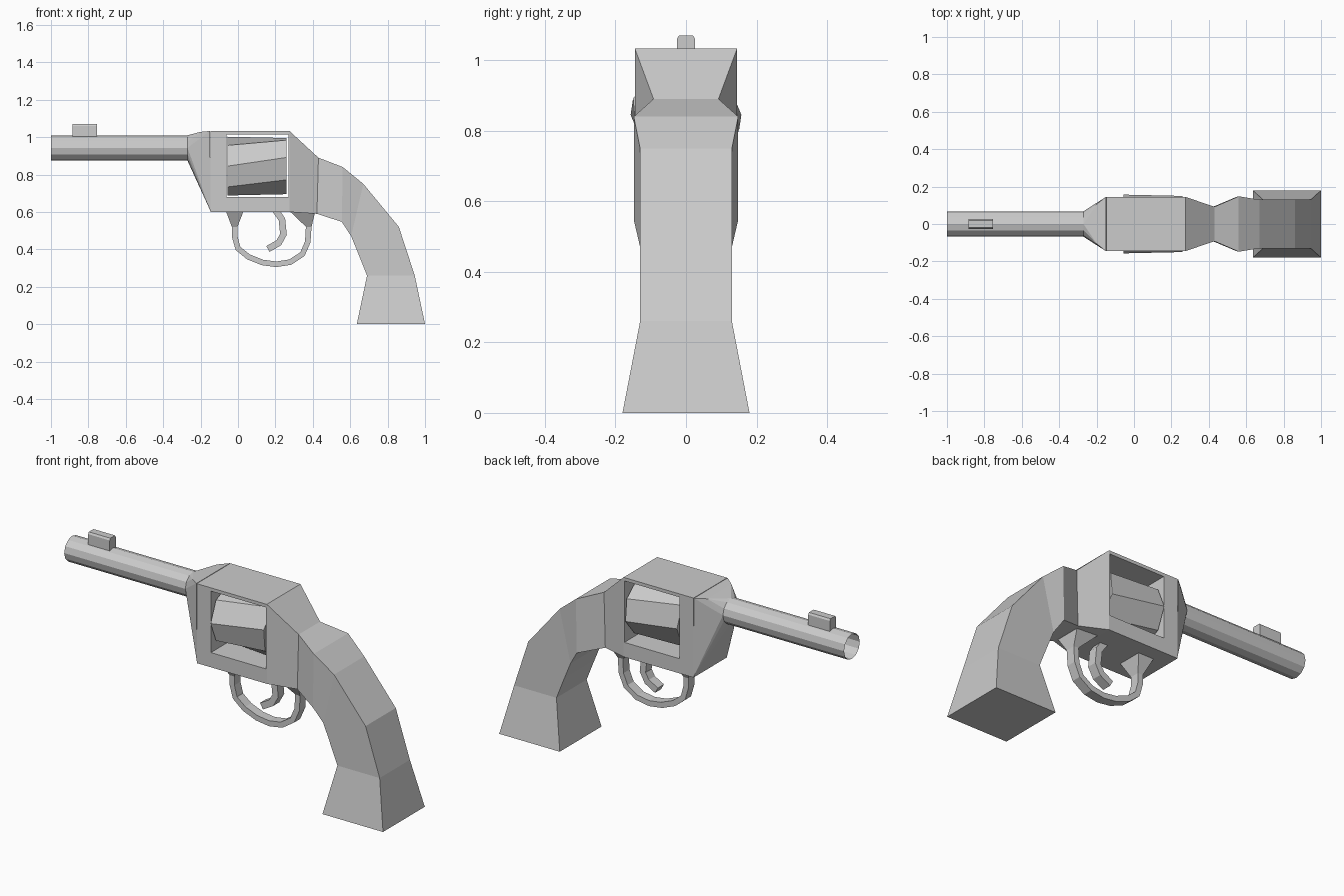
import bpy, bmesh, math
from mathutils import Vector

if "Cube" in bpy.data.objects:
    bpy.data.objects.remove(bpy.data.objects["Cube"])


def finish(name, bm):
    bmesh.ops.recalc_face_normals(bm, faces=bm.faces)
    me = bpy.data.meshes.new(name)
    bm.to_mesh(me)
    bm.free()
    ob = bpy.data.objects.new(name, me)
    bpy.context.collection.objects.link(ob)
    return ob


def loft(name, sections, closed=False):
    """Rectangular sections (xa, za, xb, zb, half width), joined in order."""
    bm = bmesh.new()
    rings = [[bm.verts.new(p) for p in ((xa, -w, za), (xa, w, za), (xb, w, zb), (xb, -w, zb))]
             for xa, za, xb, zb, w in sections]
    pairs = list(zip(rings, rings[1:]))
    if closed:
        pairs.append((rings[-1], rings[0]))
    else:
        bm.faces.new(rings[0])
        bm.faces.new(rings[-1])
    for a, b in pairs:
        for i in range(4):
            j = (i + 1) % 4
            bm.faces.new((a[i], a[j], b[j], b[i]))
    return finish(name, bm)


def strip(path, thick, w):
    """Sections of a constant-thickness bar along an xz path."""
    pts = [Vector(p) for p in path]
    out = []
    for i, p in enumerate(pts):
        d = (pts[min(i + 1, len(pts) - 1)] - pts[max(i - 1, 0)]).normalized()
        n = Vector((-d.y, d.x)) * thick / 2
        out.append((*(p + n), *(p - n), w))
    return out


def ring(x, z, r, n, turn=0.0):
    return [(x, r * math.sin(turn + math.tau * i / n), z + r * math.cos(turn + math.tau * i / n))
            for i in range(n)]


def tube(name, rings, caps):
    bm = bmesh.new()
    rs = [[bm.verts.new(p) for p in r] for r in rings]
    n = len(rs[0])
    for a, b in zip(rs, rs[1:]):
        for i in range(n):
            j = (i + 1) % n
            bm.faces.new((a[i], a[j], b[j], b[i]))
    if caps:
        bm.faces.new(rs[0])
        bm.faces.new(rs[-1])
    return finish(name, bm)


BARREL_Z, BARREL_R = 0.942, 0.068

# Open barrel and front sight
tube("barrel", [ring(x, BARREL_Z, BARREL_R, 12) for x in (-1.0, -0.25)], False)
loft("front_sight", [(-0.885, 0.99, -0.755, 0.99, 0.026), (-0.885, 1.06, -0.755, 1.06, 0.026),
                     (-0.885, 1.07, -0.755, 1.07, 0.02)])

# Tapered collar between barrel and frame
bm = bmesh.new()
corners = [(x, s * w, z) for x, w, z in ((-0.2, 0.105, 1.028), (-0.2, 0.105, 0.84),
                                         (-0.15, 0.145, 1.033), (-0.145, 0.145, 0.60)) for s in (-1, 1)]
for p in ring(-0.27, BARREL_Z, BARREL_R, 12) + corners:
    bm.verts.new(p)
bmesh.ops.convex_hull(bm, input=bm.verts)
finish("frame_collar", bm)

# Frame ring around the open cylinder window
W = 0.145
loft("frame", [(-0.147, 1.033, -0.062, 1.015, W), (0.275, 1.033, 0.27, 1.015, W),
               (0.275, 0.60, 0.27, 0.68, W), (-0.147, 0.60, -0.062, 0.68, W)], closed=True)

# Slightly twisted faceted cylinder
tube("cylinder", [ring(-0.055, 0.845, 0.157, 8, 0.0), ring(0.26, 0.845, 0.157, 8, 0.3)], True)

# Rear frame and curved grip
loft("rear_frame", [(0.275, 1.033, 0.275, 0.60, W), (0.43, 0.89, 0.422, 0.59, 0.092),
                    (0.56, 0.84, 0.555, 0.547, 0.148)])
loft("grip", [(0.56, 0.84, 0.555, 0.547, 0.148), (0.67, 0.75, 0.605, 0.47, 0.13),
              (0.86, 0.52, 0.642, 0.38, 0.13), (0.945, 0.26, 0.69, 0.26, 0.13),
              (1.0, 0.0, 0.635, 0.0, 0.18)])

# Trigger guard with flared mounts
path = [(-0.018, 0.52), (-0.018, 0.47), (0.0, 0.405), (0.055, 0.36), (0.13, 0.33), (0.205, 0.32),
        (0.28, 0.332), (0.345, 0.375), (0.373, 0.44), (0.378, 0.52)]
guard = strip(path, 0.03, 0.026)
loft("trigger_guard", [(0.03, 0.605, -0.065, 0.605, 0.07)] + guard + [(0.275, 0.605, 0.41, 0.592, 0.07)])

# Hooked trigger
loft("trigger", strip([(0.20, 0.61), (0.235, 0.56), (0.243, 0.48), (0.218, 0.435), (0.16, 0.402)],
                      0.036, 0.026))
